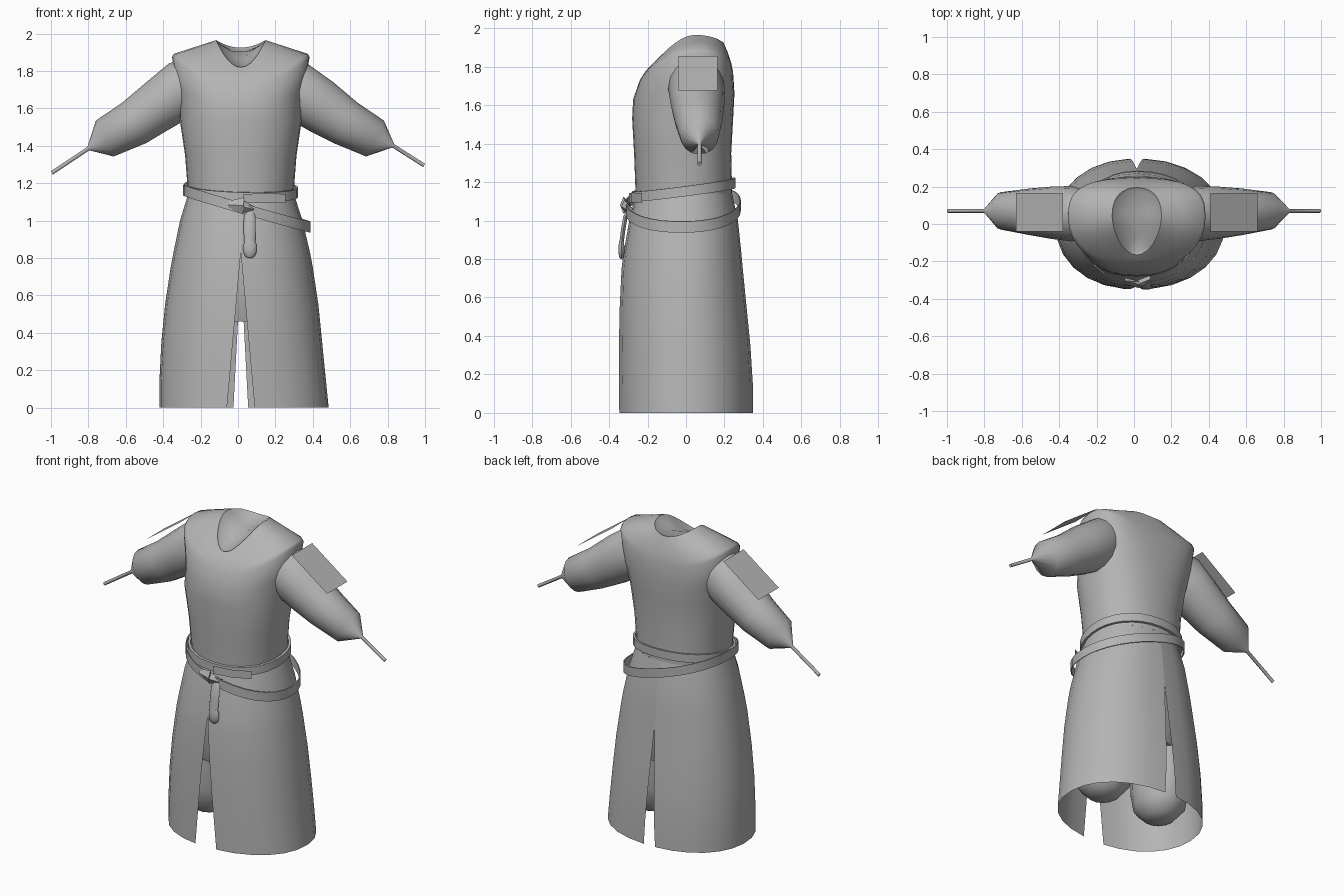
import bpy, bmesh, math
from mathutils import Vector

old = bpy.data.objects.get("Cube")
if old:
    bpy.data.objects.remove(old)

cloth = bpy.data.materials.new("grey_cloth")
cloth.use_nodes = True
GREY = (0.46, 0.46, 0.46, 1)
cloth.diffuse_color = GREY
cloth.node_tree.nodes["Principled BSDF"].inputs["Base Color"].default_value = GREY
CX = 0.015


def finish(name, bm, angle=40):
    bmesh.ops.recalc_face_normals(bm, faces=bm.faces)
    mesh = bpy.data.meshes.new(name)
    bm.to_mesh(mesh)
    bm.free()
    obj = bpy.data.objects.new(name, mesh)
    bpy.context.collection.objects.link(obj)
    mesh.materials.append(cloth)
    bpy.ops.object.select_all(action='DESELECT')
    obj.select_set(True)
    bpy.context.view_layer.objects.active = obj
    bpy.ops.object.shade_smooth_by_angle(angle=math.radians(angle))


def loft(name, rings, closed=True, cap_start=False, cap_end=False, angle=40):
    """Skin a list of point rings."""
    bm = bmesh.new()
    rows = [[bm.verts.new(p) for p in ring] for ring in rings]
    n = len(rows[0])
    for a, b in zip(rows, rows[1:]):
        for i in range(n if closed else n - 1):
            j = (i + 1) % n
            bm.faces.new((a[i], a[j], b[j], b[i]))
    for wanted, row in ((cap_start, rows[0]), (cap_end, rows[-1])):
        if wanted:
            bm.faces.new(row)
    finish(name, bm, angle)


def body_point(t, left, right, front, back, power=2.15):
    """Point on an uneven rounded outline; t = 0 is +x, 90 degrees is back."""
    c, s = math.cos(t), math.sin(t)
    e = 2 / power
    x = math.copysign(abs(c) ** e, c) * (right if c > 0 else left)
    y = math.copysign(abs(s) ** e, s) * (back if s > 0 else front)
    return x + CX, y


def angles(n):
    return [math.tau * i / n for i in range(n)]


# Torso: half width, front, back, heights at side, front and back, squareness
torso = [
    (.282, .262, .24, 1.14, 1.14, 1.14, 2.15),
    (.298, .27, .235, 1.35, 1.35, 1.35, 2.25),
    (.325, .28, .245, 1.53, 1.53, 1.53, 2.3),
    (.338, .275, .252, 1.70, 1.63, 1.66, 2.4),
    (.368, .24, .245, 1.875, 1.73, 1.77, 2.45),
    (.358, .215, .235, 1.892, 1.77, 1.82, 2.4),
    (.24, .19, .215, 1.93, 1.80, 1.88, 2.2),
    (.132, .165, .195, 1.965, 1.82, 1.925, 2),
    (.12, .15, .18, 1.95, 1.815, 1.915, 2),
    (.05, .06, .08, 1.905, 1.86, 1.90, 2),
]
rings = []
for wide, f, b, zs, zf, zb, power in torso:
    ring = []
    for t in angles(32):
        x, y = body_point(t, wide, wide, f, b, power)
        w = math.sin(t) ** 2
        y += .045 * (1 - w) if zs > 1.6 else 0
        ring.append((x, y, zs * (1 - w) + (zb if math.sin(t) > 0 else zf) * w))
    rings.append(ring)
loft("torso", rings, cap_end=True, angle=50)

# Skirt: two panels parted by a front and a back slit
skirt = [
    (1.14, .282, .285, .262, .24), (1.0, .325, .33, .295, .27),
    (.83, .36, .37, .325, .288), (.75, .375, .385, .335, .295),
    (.55, .405, .415, .345, .315), (.35, .425, .435, .35, .335),
    (.15, .435, .455, .35, .348), (0, .435, .47, .35, .35),
]
for side, name in ((1, "skirt_left_panel"), (-1, "skirt_right_panel")):
    rings = []
    for z, l, r, f, b in skirt:
        front_gap = .075 * max(0, .83 - z) / .83
        back_gap = .04 * max(0, .75 - z) / .75
        width = r if side > 0 else l
        lo = -math.pi / 2 + (front_gap / width) ** 1.08
        hi = math.pi / 2 - (back_gap / width) ** 1.08
        row = []
        for i in range(13):
            x, y = body_point(lo + (hi - lo) * i / 12, width, width, f, b)
            row.append((CX + side * (x - CX), y, z))
        rings.append(row)
    loft(name, rings, closed=False)

# Inner trousers: hips and two baggy legs with rounded ends
hips = [(.46, .30, .2), (.6, .34, .24), (.8, .33, .24), (1.1, .25, .21)]
loft("trouser_hips", [[(*body_point(t, w, w, d, d), z) for t in angles(24)]
                      for z, w, d in hips], cap_start=True, cap_end=True)
leg = [(.6, .14, .2), (.4, .15, .2), (.25, .155, .19),
       (.14, .145, .165), (.075, .09, .1), (.055, .03, .035)]
for side, name in ((1, "trouser_left_leg"), (-1, "trouser_right_leg")):
    loft(name, [[(CX + side * .21 + w * math.cos(t), d * math.sin(t), z)
                 for t in angles(14)] for z, w, d in leg],
         cap_start=True, cap_end=True, angle=60)

# Sleeves: top x, z, bottom x, z, centre y, half depth; ends in a thin rod
sleeve = [
    (.28, 1.87, .25, 1.55, .05, .13), (.37, 1.84, .295, 1.53, .055, .148),
    (.50, 1.74, .39, 1.475, .06, .14), (.63, 1.63, .50, 1.415, .065, .125),
    (.77, 1.535, .675, 1.343, .07, .10),
]
for side, name, tip, end in ((1, "left", (.83, 1.40), (.995, 1.295)),
                             (-1, "right", (.80, 1.385), (.995, 1.255))):
    shift = .01 * side
    rows = [(a + shift * (a > .4), b, c + shift * (c > .4), d, y, h)
            for a, b, c, d, y, h in sleeve]
    for x, z in (tip, end):
        rows.append((x + .005, z + .009, x - .005, z - .009, .07, .01))
    rings = []
    for tx, tz, bx, bz, y, h in rows:
        ring = []
        for t in angles(16):
            k = (1 + math.cos(t)) / 2
            ring.append((side * (bx + (tx - bx) * k), y + h * math.sin(t), bz + (tz - bz) * k))
        rings.append(ring)
    loft(name + "_sleeve", rings, cap_end=True, angle=50)
    # Flat shoulder plate
    dx = .03 if side > 0 else 0
    top, low = (side * (.38 + dx), 1.855), (side * (.63 + dx), 1.675)
    loft(name + "_shoulder_plate", [[(x, y, z) for y in (-.04, .165)]
                                    for x, z in (top, low)], closed=False)


# Belts: thin tilted bands
def belt(name, size, height, tilt, half, thick):
    rings = []
    for grow, dz in ((0, -half), (0, half), (-thick, half), (-thick, -half), (0, -half)):
        ring = []
        for t in angles(32):
            x, y = body_point(t, *[v + grow for v in size])
            ring.append((x, y, height + tilt[0] * x + tilt[1] * y + dz))
        rings.append(ring)
    loft(name, rings, angle=30)


belt("upper_belt", (.304, .306, .282, .258), 1.162, (-.03, .13), .026, .014)
belt("lower_belt", (.308, .372, .315, .285), 1.078, (-.29, .02), .029, .006)

# Loose end of the upper belt, lying across the front
loft("upper_belt_end", [[(x, y, z + dz) for dz in (-.025, .025)] for x, y, z in
                        ((.03, -.297, 1.118), (.15, -.283, 1.12), (.255, -.23, 1.118))],
     closed=False)


# Knot: folded flaps around the crossing, with a hanging tail
def fold(name, start, end, wide_start, wide_end, thick):
    """Tapered ribbon with a diamond section between two points."""
    a, b = Vector(start), Vector(end)
    across = (b - a).cross(Vector((0, 1, 0))).normalized()
    out = Vector((0, thick, 0))
    loft(name, [[p + across * w, p + out, p - across * w, p - out]
                for p, w in ((a, wide_start), (b, wide_end))],
         cap_start=True, cap_end=True, angle=20)


fold("knot_upper_flap", (-.05, -.305, 1.085), (.03, -.325, 1.08), .02, .045, .018)
fold("knot_lower_flap", (.02, -.32, 1.075), (.085, -.295, 1.06), .035, .015, .02)
tail = [(1.06, -.295, .022), (1.02, -.315, .031), (.95, -.327, .032), (.885, -.335, .03)]
loft("belt_tail", [[(.062 + w * math.cos(t), y + .012 * math.sin(t), z)
                    for t in angles(10)] for z, y, w in tail],
     cap_start=True, cap_end=True)
end = [(.89, .026), (.87, .036), (.835, .036), (.81, .026), (.8, .01)]
loft("belt_tail_end", [[(.064 + w * math.cos(t), -.336 + w * .45 * math.sin(t), z)
                        for t in angles(10)] for z, w in end],
     cap_start=True, cap_end=True)
